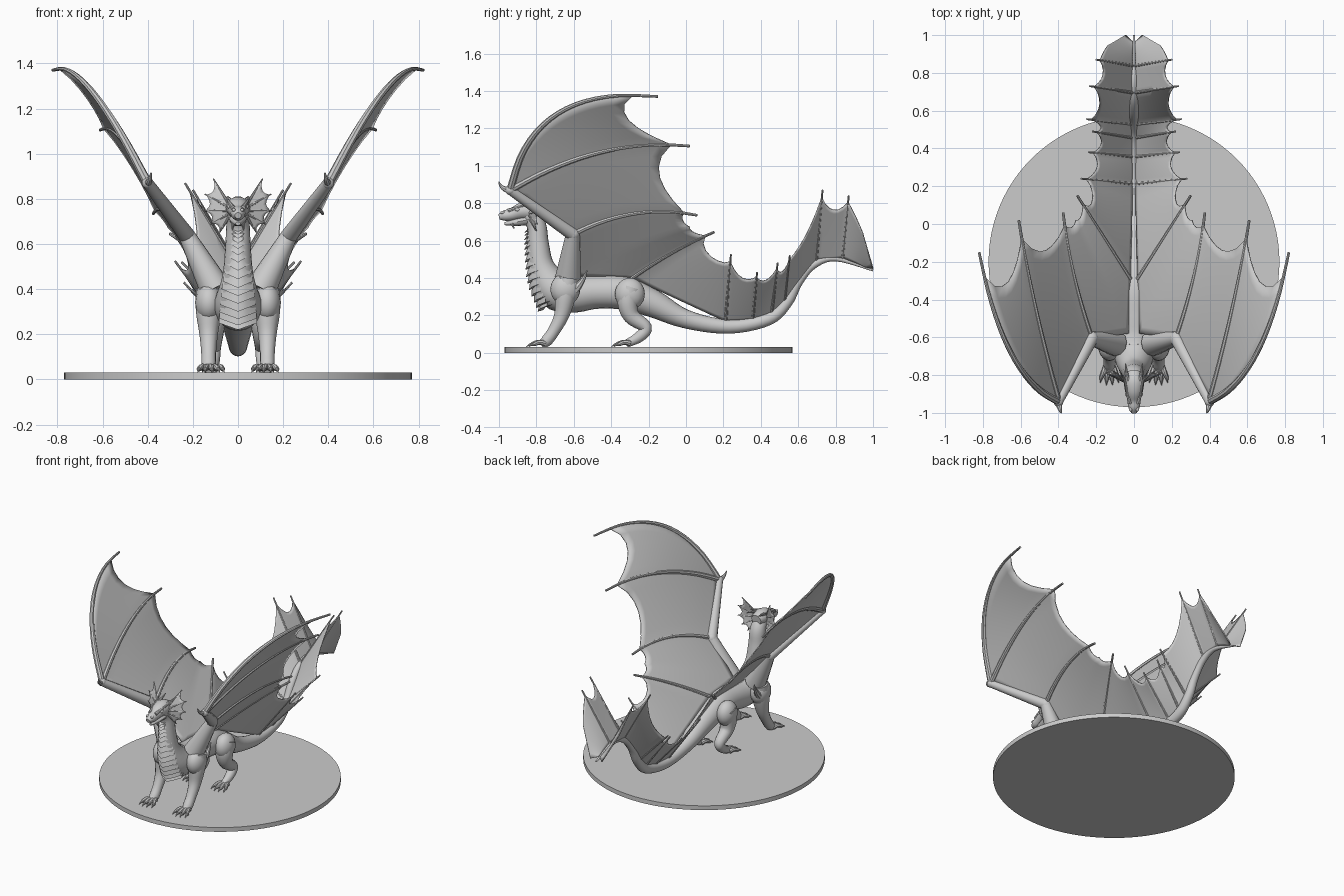
import bpy, bmesh, math
from mathutils import Vector

if "Cube" in bpy.data.objects:
    bpy.data.objects.remove(bpy.data.objects["Cube"], do_unlink=True)

stone = bpy.data.materials.new("stone grey")
stone.use_nodes = True
grey = (0.6, 0.6, 0.6, 1)
stone.diffuse_color = grey
stone.node_tree.nodes["Principled BSDF"].inputs["Base Color"].default_value = grey
parts = []


def add(name, verts, faces, mirror=True, thickness=0):
    mesh = bpy.data.meshes.new(name)
    mesh.from_pydata([tuple(v) for v in verts], [], faces)
    bm = bmesh.new()
    bm.from_mesh(mesh)
    bmesh.ops.remove_doubles(bm, verts=bm.verts, dist=0.0001)
    bmesh.ops.recalc_face_normals(bm, faces=bm.faces)
    bm.to_mesh(mesh)
    bm.free()
    mesh.materials.append(stone)
    part = bpy.data.objects.new(name, mesh)
    bpy.context.collection.objects.link(part)
    if thickness:
        solid = part.modifiers.new("thickness", "SOLIDIFY")
        solid.thickness, solid.offset = thickness, 0
    if mirror:
        part.modifiers.new("mirror", "MIRROR")
    parts.append(part)


def curve(points, t):
    """Position at t on a smooth path through points of any dimension."""
    last = len(points) - 1
    i = min(int(t * last), last - 1)
    u = t * last - i
    before, start, end, after = (points[min(max(i + k, 0), last)] for k in (-1, 0, 1, 2))
    return [q + 0.5 * u * (r - p + u * (2 * p - 5 * q + 4 * r - s + u * (3 * q - p - 3 * r + s)))
            for p, q, r, s in zip(before, start, end, after)]


def loft(name, points, sides=12, mirror=True, width=1, steps=5):
    """Round tube through (x, y, z, radius), scaled sideways by width."""
    count = steps * (len(points) - 1)
    rows = [curve(points, i / count) for i in range(count + 1)]
    verts, faces = [], []
    for i, row in enumerate(rows):
        ahead, behind = rows[min(i + 1, count)], rows[max(i - 1, 0)]
        along = (Vector(ahead[:3]) - Vector(behind[:3])).normalized()
        up = along.cross(Vector((1, 0, 0))).normalized()
        side = up.cross(along) * width
        for k in range(sides):
            angle = math.tau * k / sides
            verts.append(Vector(row[:3]) + row[3] * (side * math.cos(angle) + up * math.sin(angle)))
    for i in range(0, count * sides, sides):
        for k in range(sides):
            j = (k + 1) % sides
            faces.append((i + k, i + j, i + sides + j, i + sides + k))
    faces += [range(sides), range(count * sides, (count + 1) * sides)]
    add(name, verts, faces, mirror)


def at(x, profile):
    """Turn (y, z, radius) rows into tube points in the plane at x."""
    return [(x, *row) for row in profile]


def rib(start, tip, bow=(0, 0, 0), count=6):
    """Arched line from start to tip, pushed out by bow at its middle."""
    ts = [i / count for i in range(count + 1)]
    return [Vector(start).lerp(Vector(tip), t) + Vector(bow) * 4 * t * (1 - t) for t in ts]


def spike(name, path, thick, thin=0.003):
    last = len(path) - 1
    loft(name, [(*p, thick + (thin - thick) * i / last) for i, p in enumerate(path)], 8, steps=3)


def fan(name, ribs, reach, scallop, rows=14, cols=6):
    """Skin over neighbouring ribs, hollowed between their tips."""
    verts = []
    for i in range(len(ribs) - 1):
        for c in range(cols + 1):
            s = c / cols
            end = reach(i + s) - scallop(i) * 4 * s * (1 - s)
            for r in range(rows + 1):
                a, b = (Vector(curve(line, end * r / rows)) for line in ribs[i:i + 2])
                verts.append(a.lerp(b, s))
    w = rows + 1
    faces = [(c * w + r, c * w + r + 1, (c + 1) * w + r + 1, (c + 1) * w + r)
             for c in range(len(verts) // w - 1) if (c + 1) % (cols + 1) for r in range(rows)]
    add(name, verts, faces, thickness=0.007)


def ball(name, centre, size):
    bm = bmesh.new()
    bmesh.ops.create_uvsphere(bm, u_segments=20, v_segments=12, radius=1)
    verts = [[c + a * b for c, a, b in zip(centre, v.co, size)] for v in bm.verts]
    faces = [[v.index for v in f.verts] for f in bm.faces]
    bm.free()
    add(name, verts, faces)


# Display base
bpy.ops.mesh.primitive_cylinder_add(vertices=96, radius=0.77, depth=0.03, location=(0, -0.2, 0.015))
base = bpy.context.object
base.name = "round_base"
base.data.materials.append(stone)
parts.append(base)

# Tail, trunk and neck as one flowing form
body = at(0, [(1, .44, .005), (.8, .505, .016), (.68, .47, .022), (.6, .38, .026), (.54, .27, .03),
              (.44, .18, .034), (.23, .14, .038), (0, .18, .05), (-.18, .265, .075), (-.33, .32, .09),
              (-.48, .325, .09), (-.6, .315, .1), (-.7, .34, .105), (-.77, .455, .07),
              (-.79, .58, .057), (-.8, .68, .052), (-.84, .745, .045)])
loft("body", body, 20, mirror=False)

# Overlapping chevron plates down the throat and chest
throat = [(-.85, .685, .042), (-.852, .58, .046), (-.835, .4, .072), (-.78, .25, .085)]
plates = 15
for i in range(plates):
    verts = []
    for t, out in ((i, 0), (i + 1, 0.014)):
        y, z, half = curve(throat, t / plates)
        for k in (-1, -0.5, 0, 0.5, 1):
            verts.append((k * half, y - out + 0.05 * k * k, z - 0.03 * (1 - abs(k))))
    verts += [(x, y + 0.03, z + 0.008) for x, y, z in verts[5:]]
    faces = [(r + k, r + k + 1, r + k + 6, r + k + 5) for r in (0, 5) for k in range(4)]
    add(f"throat_plate_{i + 1}", verts, faces, mirror=False)

# Head
loft("skull", at(0, [(-.78, .755, .035), (-.83, .76, .05), (-.88, .757, .046), (-.93, .74, .034),
                     (-.97, .733, .029), (-1, .726, .014)]), 14, mirror=False, width=1.05)
loft("lower_jaw", at(0, [(-.83, .715, .03), (-.9, .7, .022), (-.97, .69, .008)]), mirror=False, width=1.4)
ball("eye", (.037, -.9, .765), (.01, .014, .01))
ball("nostril", (.018, -.98, .75), (.009, .013, .008))
spike("brow_ridge", rib((.022, -.95, .76), (.055, -.8, .81)), 0.011)
spike("horn", rib((.03, -.85, .785), (.045, -.74, .81)), 0.014)
spike("chin_spike", rib((.02, -.93, .69), (.025, -.92, .665)), 0.008)

# Ear frills fanned out behind the cheeks
frill = []
for i in range(5):
    angle = math.radians(58 - 29 * i)
    length = 0.14 - 0.013 * i
    direction = Vector((math.cos(angle), 0.45, math.sin(angle)))
    root = Vector((0.035, -0.84, 0.77 - 0.011 * i))
    frill.append(rib(root, root + direction * length))
    spike(f"frill_rib_{i + 1}", frill[i], 0.008)
fan("ear_frill", frill, lambda s: 0.93, lambda i: 0.15, rows=6, cols=4)

# Wing arm
shoulder, elbow, wrist = (.1, -.63, .4), (.225, -.605, .635), (.4, -.94, .87)
loft("upper_arm", [(*p, 0.07 - 0.0055 * i) for i, p in enumerate(rib(shoulder, elbow))])
loft("forearm", [(*p, 0.037 - 0.002 * i) for i, p in enumerate(rib(elbow, wrist))])
ball("wing_elbow", elbow, (.037, .037, .037))
ball("wing_wrist", wrist, (.026, .028, .026))
spike("wrist_claw", rib(wrist, (.385, -1, .915), (0, -.01, -.01)), 0.02)

# Wing fingers, then tail spines rooted along the top of the tail
fingers = [rib(wrist, (.82, -.15, 1.37), (.04, -.14, .16)),
           rib(wrist, (.61, .02, 1.105), (.015, 0, .085)),
           rib(elbow, (.375, .06, .735), (.02, 0, .06)),
           rib((.03, -.58, .41), (.34, .09, .69), (0, 0, .03)),
           rib((.02, -.29, .4), (.3, .15, .645), (0, 0, .015))]
spine = [curve(body, i / 200) for i in range(100)]
tips = [(.28, .24, .525), (.24, .38, .43), (.22, .49, .48), (.25, .555, .52),
        (.235, .73, .87), (.2, .87, .84), (.14, .945, .64), (.045, 1, .45)]
for x, y, z in tips:
    root = min(spine, key=lambda p: abs(p[1] - y + 0.03))
    fingers.append(rib((0.008, root[1], root[2] + root[3] * 0.7), (x, y, z)))
fin = len(fingers) - 3
fan("wing_membrane", fingers, lambda s: 0.89 + 0.11 * min(max(s - fin, 0), 1),
    lambda i: 0.11 if i < 2 else 0.03 if i < 4 else 0.15 if i < fin else 0)
shoulder_fold = 3
for i, line in enumerate(fingers[:fin + 1]):
    if i != shoulder_fold:
        spike(f"wing_rib_{i + 1}", line, max(0.02 - 0.002 * i, 0.009), 0.007 if i < 5 else 0.005)


# Legs, toes and claws
def leg(name, x, profile, muscle):
    loft(name + "_leg", at(x, profile), 14)
    ball(name + "_muscle", (x, *muscle), (.06, .08, .085))
    y = profile[-1][0]
    for k in range(4):
        spread = (k - 1.5) * 0.024
        reach = 0.055 - 0.012 * abs(k - 1.5)
        knuckle = Vector((x + spread * 1.2, y - reach, 0.045))
        toe = rib((x + spread * 0.5, y + 0.02, 0.05), knuckle, (0, 0, .008), 3)
        spike(f"{name}_toe_{k + 1}", toe, 0.016, 0.011)
        claw = rib(knuckle, knuckle + Vector((spread * 0.15, -0.03, -0.014)), (0, 0, .004), 3)
        spike(f"{name}_claw_{k + 1}", claw, 0.01, 0.001)


leg("front", .13, [(-.63, .4, .056), (-.645, .3, .056), (-.665, .2, .041), (-.705, .12, .033),
                   (-.745, .065, .032), (-.775, .048, .022)], (-.645, .34))
leg("hind", .11, [(-.29, .35, .06), (-.31, .27, .058), (-.29, .195, .045), (-.215, .135, .034),
                  (-.25, .085, .03), (-.32, .048, .021)], (-.3, .315))
spike("elbow_spike", rib((.15, -.6, .33), (.16, -.53, .44), (0, .01, 0)), 0.025)

# Smooth shading with crisp edges
bpy.ops.object.select_all(action="DESELECT")
for part in parts:
    part.select_set(True)
bpy.context.view_layer.objects.active = base
bpy.ops.object.shade_smooth_by_angle(angle=math.radians(40))
